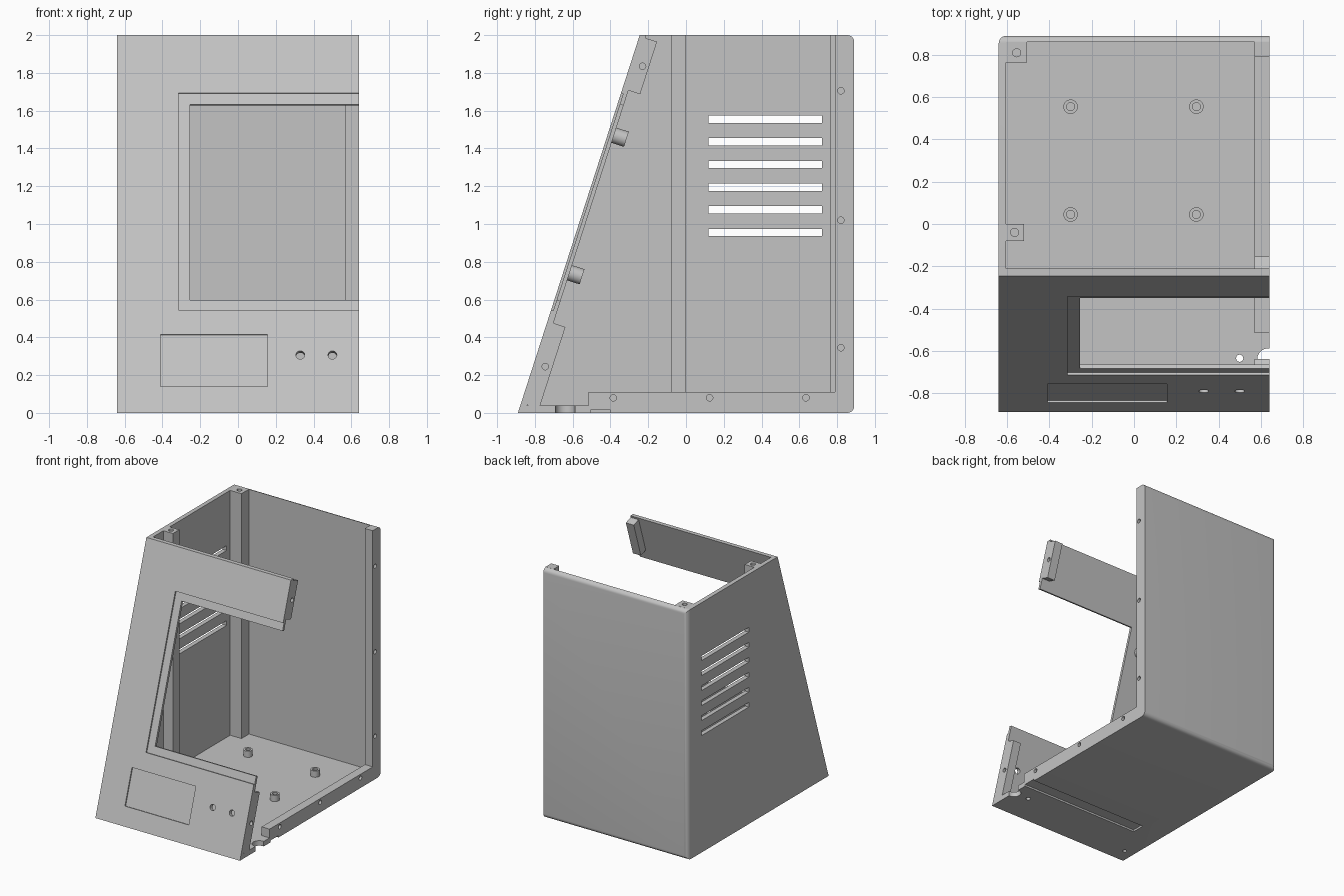
import bpy, bmesh, math
from mathutils import Matrix

if "Cube" in bpy.data.objects:
    bpy.data.objects.remove(bpy.data.objects["Cube"], do_unlink=True)

grey = bpy.data.materials.new("plain grey")
grey.use_nodes = True
colour = (0.55, 0.55, 0.55, 1)
grey.diffuse_color = colour
grey.node_tree.nodes["Principled BSDF"].inputs["Base Color"].default_value = colour

W, BACK, FRONT, TOP = 0.64, 0.89, -0.89, 2.0
SLOPE = 0.3225
TILT = math.atan(SLOPE)
FLOOR, SKIN = 0.04, 0.033
RIB_X = 0.57
# Panel frame: local y runs inward, local z runs up the sloping face
PANEL = Matrix.Translation((0, FRONT, 0)) @ Matrix.Rotation(-TILT, 4, 'X')
IDENT = Matrix.Identity(4)


def finish(name, bm, frame=IDENT):
    bm.transform(frame)
    bmesh.ops.recalc_face_normals(bm, faces=bm.faces)
    mesh = bpy.data.meshes.new(name)
    bm.to_mesh(mesh)
    bm.free()
    mesh.materials.append(grey)
    ob = bpy.data.objects.new(name, mesh)
    bpy.context.collection.objects.link(ob)
    return ob


def box(name, x, y, z, frame=IDENT):
    bm = bmesh.new()
    bmesh.ops.create_cube(bm, size=1)
    for v in bm.verts:
        for i, span in enumerate((x, y, z)):
            v.co[i] = span[0] if v.co[i] < 0 else span[1]
    return finish(name, bm, frame)


def rod(name, centre, radius, length, axis='Z', frame=IDENT):
    bm = bmesh.new()
    turn = {'X': Matrix.Rotation(math.pi / 2, 4, 'Y'),
            'Y': Matrix.Rotation(math.pi / 2, 4, 'X'), 'Z': IDENT}[axis]
    bmesh.ops.create_cone(bm, cap_ends=True, segments=32, radius1=radius, radius2=radius,
                          depth=length, matrix=Matrix.Translation(centre) @ turn)
    return finish(name, bm, frame)


def prism(name, profile, x0, x1, rounding=0):
    bm = bmesh.new()
    face = bm.faces.new([bm.verts.new((x0, y, z)) for y, z in profile])
    ext = bmesh.ops.extrude_face_region(bm, geom=[face])
    for v in ext["geom"]:
        if isinstance(v, bmesh.types.BMVert):
            v.co.x = x1
    if rounding:
        edges = [e for e in bm.edges
                 if all(v.co.y > BACK - 0.001 for v in e.verts)
                 and min(v.co.x for v in e.verts) < x1 - 0.001]
        bmesh.ops.bevel(bm, geom=edges, offset=rounding, segments=6,
                        profile=0.5, affect='EDGES')
    return finish(name, bm)


def carve(ob, cutters):
    bpy.context.view_layer.objects.active = ob
    for cutter in cutters:
        mod = ob.modifiers.new("cut", 'BOOLEAN')
        mod.operation, mod.solver, mod.object = 'DIFFERENCE', 'EXACT', cutter
        bpy.ops.object.modifier_apply(modifier=mod.name)
        bpy.data.objects.remove(cutter, do_unlink=True)
    return ob


def screw(y, z):
    return rod("cutter", (W, y, z), 0.017, 0.12, 'X')


parts = []

# Shell: sloping case with open top and open side
shell = prism("case_shell", [(FRONT, 0), (BACK, 0), (BACK, TOP), (FRONT + SLOPE * TOP, TOP)],
              -W, W, rounding=0.035)


def inner_front(z):
    return FRONT + SKIN / math.cos(TILT) + SLOPE * z


high = TOP + 0.2
cuts = [prism("cutter", [(inner_front(FLOOR), FLOOR), (0.86, FLOOR),
                         (0.86, high), (inner_front(high), high)], -0.605, W + 0.2)]

# Stepped window, display recess and button holes in the front panel
cuts += [
    box("cutter", (-0.315, W + 0.1), (-0.1, 0.012), (0.572, 1.78), PANEL),
    box("cutter", (-0.255, W + 0.1), (-0.1, 0.06), (0.633, 1.72), PANEL),
    box("cutter", (-0.41, 0.155), (-0.1, 0.01), (0.147, 0.436), PANEL),
]
cuts += [rod("cutter", (x, 0, 0.322), 0.023, 0.12, 'Y', PANEL) for x in (0.33, 0.5)]

# Vent slots in the closed side
cuts += [box("cutter", (-0.8, -0.55), (0.12, 0.72), (0.936 + 0.12 * i, 0.974 + 0.12 * i))
         for i in range(6)]

# Floor: cable notch, small holes and underside groove
cuts += [
    rod("cutter", (0.635, -0.64, 0), 0.052, 0.2),
    rod("cutter", (0.5, -0.635, 0), 0.017, 0.2),
    rod("cutter", (-0.555, -0.77, 0), 0.015, 0.06),
    box("cutter", (-0.42, W + 0.1), (-0.505, -0.4), (-0.1, 0.015)),
]
parts.append(carve(shell, cuts))

# Flanges along the open side, with screw holes
parts.append(carve(box("floor_rib", (RIB_X, W), (-0.515, 0.86), (FLOOR, 0.11)),
                   [screw(y, 0.08) for y in (-0.385, 0.125, 0.635)]))
parts.append(carve(box("back_rib", (RIB_X, W), (0.79, 0.86), (0.11, TOP)),
                   [screw(0.82, z) for z in (0.345, 1.02, 1.705)]))
parts.append(carve(box("lower_front_tab", (RIB_X, W), (SKIN, 0.1), (0.055, 0.51), PANEL),
                   [screw(-0.745, 0.245)]))
parts.append(carve(box("upper_front_tab", (RIB_X, W), (SKIN, 0.098), (1.804, 2.096), PANEL),
                   [screw(-0.23, 1.835)]))

# Lid screw posts against the closed side
for name, x1, y, hole in (("corner_post", -0.505, (0.765, 0.86), (-0.555, 0.81)),
                          ("side_post", -0.52, (-0.08, 0.0), (-0.565, -0.04))):
    parts.append(carve(box(name, (-0.605, x1), y, (FLOOR, TOP)),
                       [rod("cutter", (*hole, TOP), 0.019, 0.3)]))

# Board standoffs on the floor
for x in (-0.3, 0.295):
    for y in (0.045, 0.555):
        parts.append(carve(rod("floor_standoff", (x, y, FLOOR + 0.025), 0.034, 0.05),
                           [rod("cutter", (x, y, 0.1), 0.019, 0.1)]))

# Screen standoffs behind the front panel
for s in (0.79, 1.555):
    parts.append(carve(rod("screen_standoff", (-0.37, 0.067, s), 0.042, 0.07, 'Y', PANEL),
                       [rod("cutter", (-0.37, 0.1, s), 0.018, 0.08, 'Y', PANEL)]))

# Smooth rounds, crisp corners
bpy.ops.object.select_all(action='DESELECT')
for ob in parts:
    ob.select_set(True)
bpy.context.view_layer.objects.active = parts[0]
bpy.ops.object.shade_smooth_by_angle(angle=math.radians(30))
